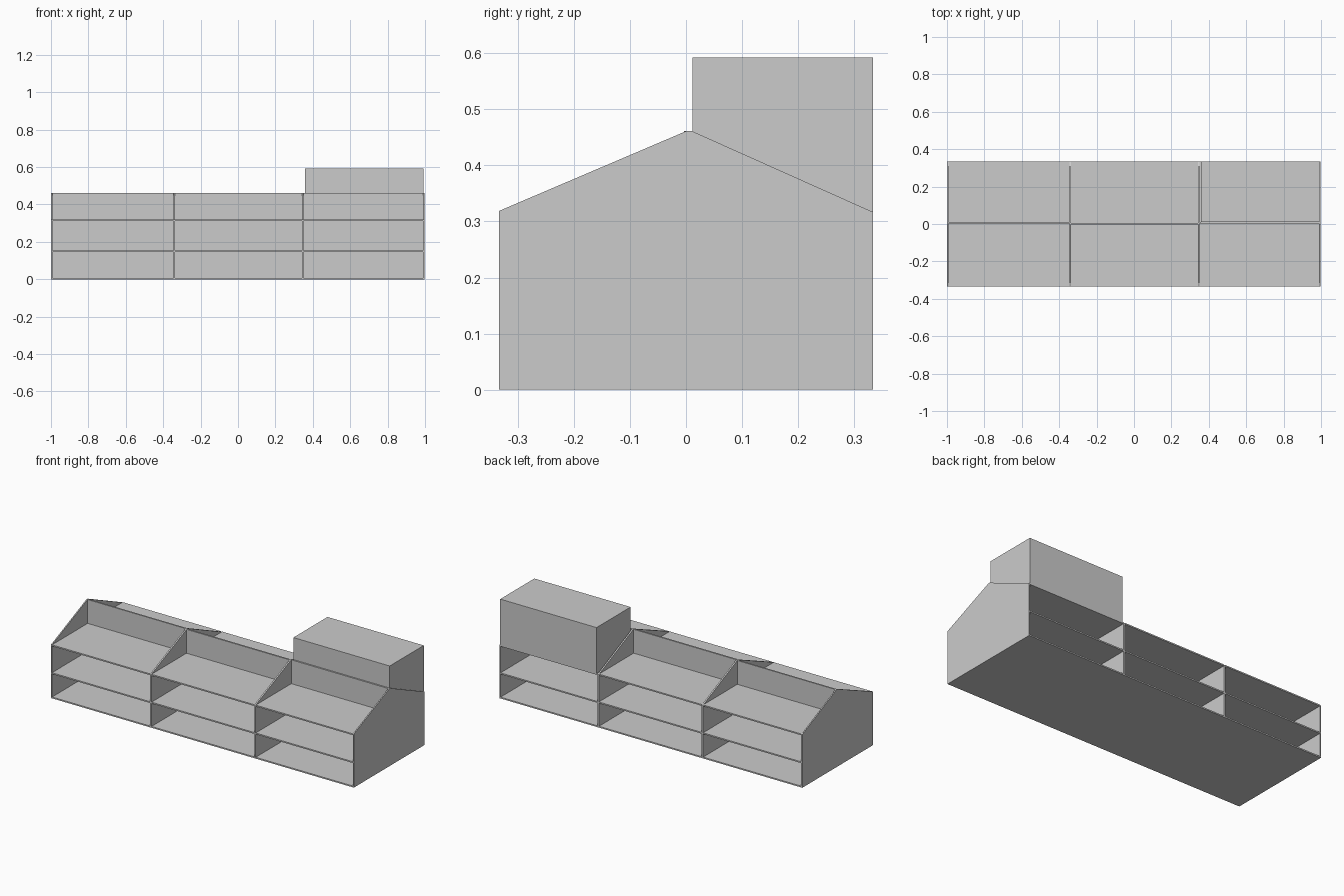
import bpy, bmesh

if "Cube" in bpy.data.objects:
    bpy.data.objects.remove(bpy.data.objects["Cube"])

def box(name, x, y, z):
    """Axis-aligned box from (min, max) pairs."""
    bpy.ops.mesh.primitive_cube_add(size=1)
    ob = bpy.context.object
    ob.name = name
    ob.location = [(a + b) / 2 for a, b in (x, y, z)]
    ob.scale = [b - a for a, b in (x, y, z)]
    bpy.ops.object.transform_apply(location=True, scale=True)
    return ob

def gable(name, x0, x1):
    """Upright panel: a gable profile in y-z, extruded along x."""
    profile = [(-.333, 0), (.333, 0), (.333, .317), (.011, .461), (0, .461), (-.333, .319)]
    bm = bmesh.new()
    face = bm.faces.new([bm.verts.new((x0, y, z)) for y, z in profile])
    ext = bmesh.ops.extrude_face_region(bm, geom=[face])
    verts = [v for v in ext["geom"] if isinstance(v, bmesh.types.BMVert)]
    bmesh.ops.translate(bm, verts=verts, vec=(x1 - x0, 0, 0))
    bmesh.ops.recalc_face_normals(bm, faces=bm.faces)
    me = bpy.data.meshes.new(name)
    bm.to_mesh(me)
    bm.free()
    bpy.context.collection.objects.link(bpy.data.objects.new(name, me))

# Four uprights
uprights = [(-1, -.993), (-.346, -.337), (.341, .35), (.99, .997)]
for i, (a, b) in enumerate(uprights):
    gable(f"upright_{i + 1}", a, b)

# Three bays: centre panel and three shelf levels running front to back
centres = [(.002, .011), (-.004, .006), (.002, .011)]
for i in range(3):
    x = (uprights[i][1], uprights[i + 1][0])
    box(f"centre_panel_{i + 1}", x, centres[i], (.008, .461))
    for j, z in enumerate([(0, .008), (.145, .153), (.311, .319)]):
        box(f"shelf_{i + 1}_{j + 1}", x, (-.333, .333), z)

# Large box standing on the rear top shelf of the right bay
box("storage_box", (.357, .992), (.012, .333), (.319, .592))
